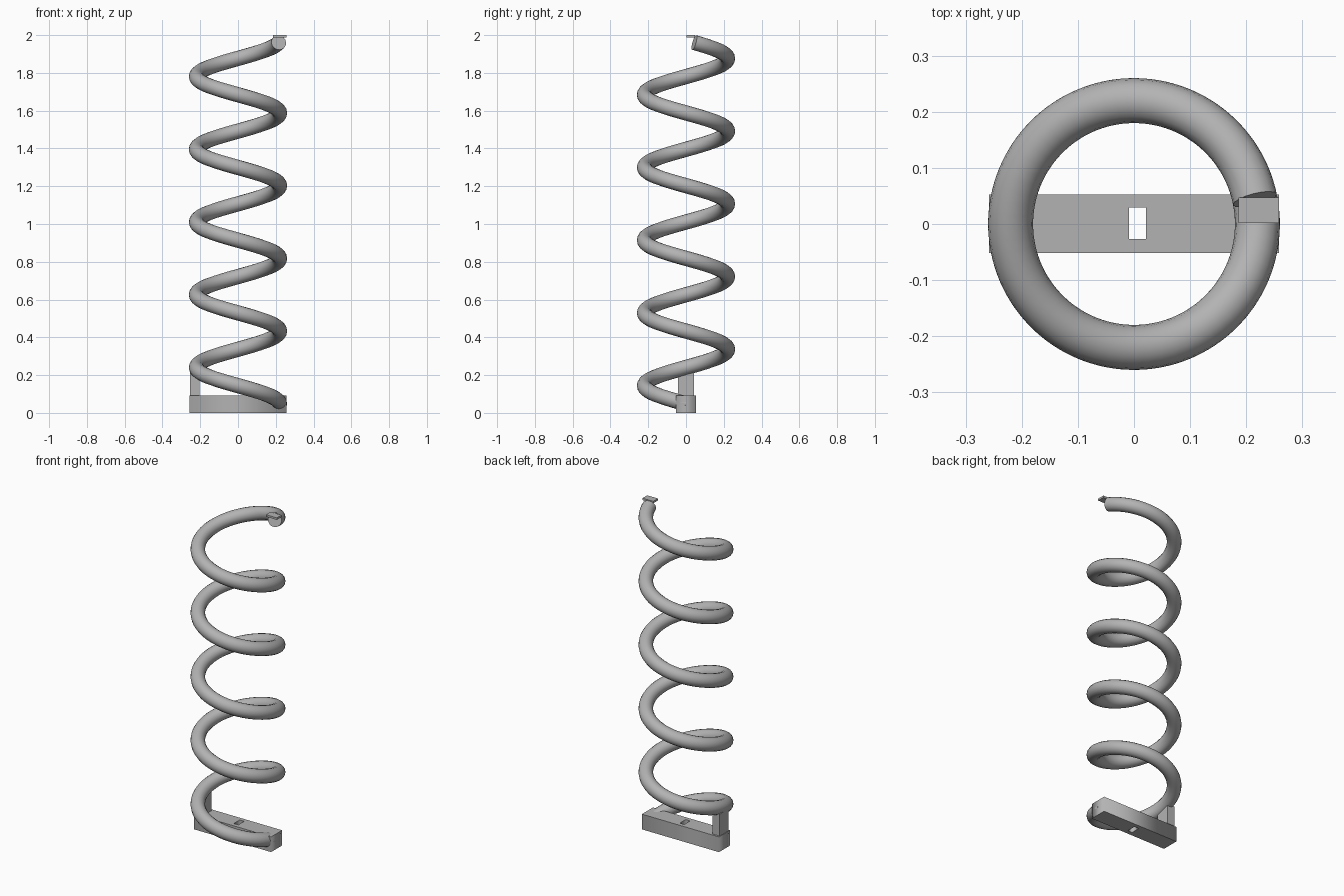
import bpy
from math import cos, sin, pi, tau, radians
from mathutils import Vector

cube = bpy.data.objects.get("Cube")
if cube:
    bpy.data.objects.remove(cube, do_unlink=True)

grey = bpy.data.materials.new("plain grey")
grey.use_nodes = True
colour = (0.45, 0.45, 0.45, 1)
grey.diffuse_color = colour
grey.node_tree.nodes["Principled BSDF"].inputs["Base Color"].default_value = colour


def curve_part(name, splines, closed, **settings):
    """Turn point lists into a solid mesh through a curve."""
    curve = bpy.data.curves.new(name, "CURVE")
    for key, value in settings.items():
        setattr(curve, key, value)
    for points in splines:
        spline = curve.splines.new("POLY")
        spline.points.add(len(points) - 1)
        for target, p in zip(spline.points, points):
            target.co = (*p, 1)
        spline.use_cyclic_u = closed
    obj = bpy.data.objects.new(name, curve)
    bpy.context.collection.objects.link(obj)
    bpy.ops.object.select_all(action="DESELECT")
    obj.select_set(True)
    bpy.context.view_layer.objects.active = obj
    bpy.ops.object.convert(target="MESH")
    obj = bpy.context.object
    obj.data.materials.clear()
    obj.data.materials.append(grey)
    return obj


def box(name, low, high):
    low, high = Vector(low), Vector(high)
    bpy.ops.mesh.primitive_cube_add(size=1, location=(low + high) / 2)
    obj = bpy.context.object
    obj.name = name
    obj.scale = high - low
    bpy.ops.object.transform_apply(location=False, rotation=False, scale=True)
    obj.data.materials.append(grey)
    return obj


def rect(x0, y0, x1, y1):
    return [(x0, y0, 0), (x1, y0, 0), (x1, y1, 0), (x0, y1, 0)]


# Coil: a round bar winding clockwise upwards, trimmed just before five turns
radius, bar, pitch, start = 0.22, 0.04, 0.385, 0.048
end_angle = 5 * tau - 0.2
steps = 320
path = []
for i in range(steps + 1):
    a = end_angle * i / steps
    path.append((radius * cos(a), -radius * sin(a), start + pitch * a / tau))
curve_part("coil", [path], False, dimensions="3D", twist_mode="Z_UP",
           bevel_depth=bar, bevel_resolution=6, use_fill_caps=True)
bpy.ops.object.shade_smooth_by_angle(angle=radians(35))

# Base bar with a rectangular slot right through it
base = curve_part("base_bar",
                  [rect(-0.258, -0.052, 0.258, 0.053),
                   rect(-0.009, -0.027, 0.021, 0.029)],
                  True, dimensions="2D", fill_mode="BOTH", extrude=0.046)
base.location.z = 0.046

# Post carrying the first half turn
box("support_post", (-0.255, -0.042, 0.09), (-0.205, 0.042, 0.225))

# Thin flat tongue left at the top of the coil end
box("end_tongue", (0.186, 0.002, 1.988), (0.258, 0.047, 2.0))
